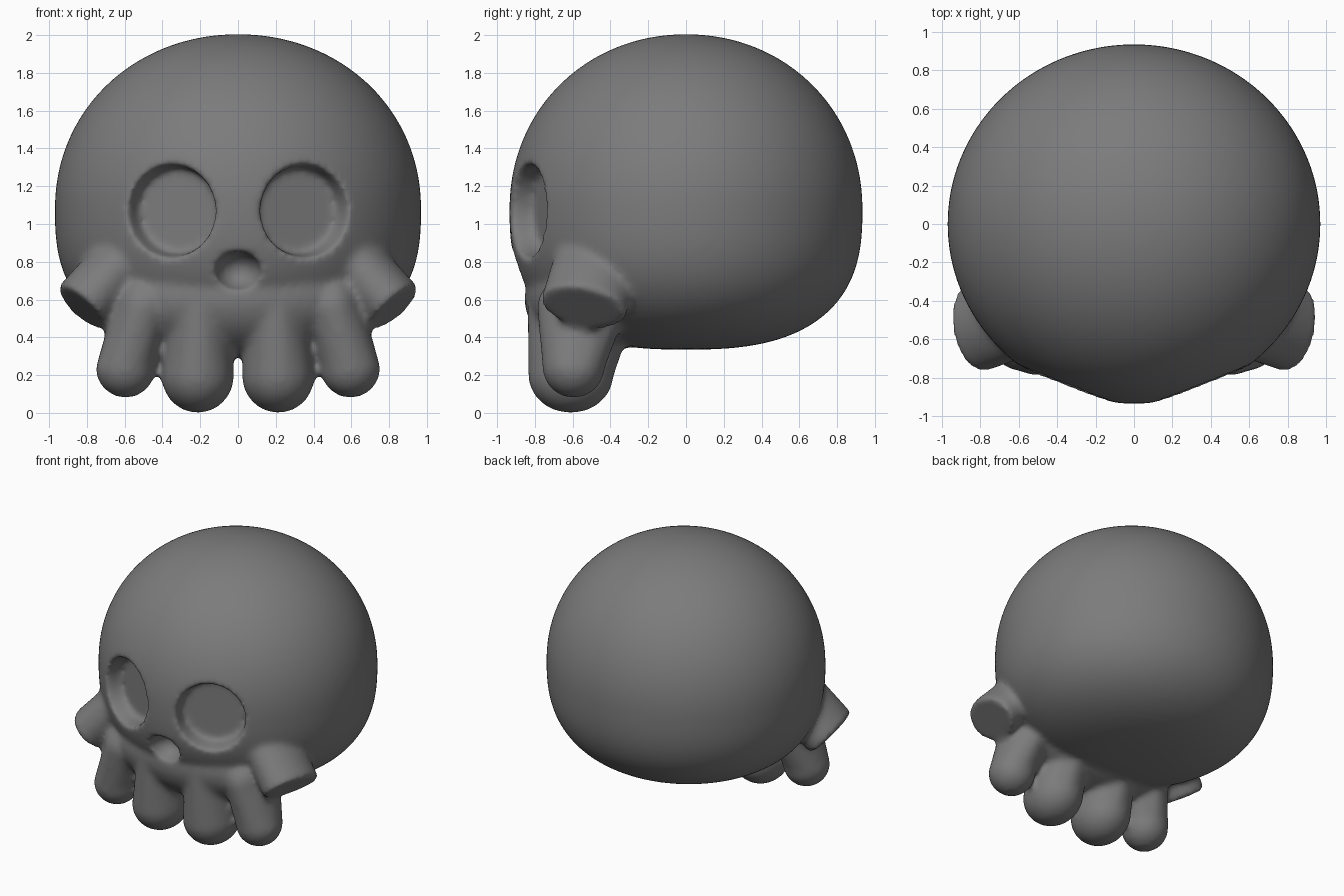
import bpy, bmesh, math
from mathutils import Vector, Matrix

if "Cube" in bpy.data.objects:
    bpy.data.objects.remove(bpy.data.objects["Cube"])

bone = bpy.data.materials.new("bone_grey")
bone.diffuse_color = (0.2, 0.2, 0.2, 1)
bone.use_nodes = True
bone.node_tree.nodes["Principled BSDF"].inputs["Base Color"].default_value = bone.diffuse_color


def make_object(name, bm):
    bmesh.ops.recalc_face_normals(bm, faces=bm.faces)
    me = bpy.data.meshes.new(name)
    bm.to_mesh(me)
    bm.free()
    me.materials.append(bone)
    ob = bpy.data.objects.new(name, me)
    bpy.context.collection.objects.link(ob)
    return ob


def sphere(bm, shape):
    """Add a sphere whose unit directions are mapped through shape()."""
    for v in bmesh.ops.create_icosphere(bm, subdivisions=5, radius=1)["verts"]:
        v.co = shape(v.co.copy())


def capsule(bm, top, r_top, tip, r_tip):
    """Tapered capsule between two ellipsoid ends."""
    def shape(d):
        c, r = (top, r_top) if d.z > 0 else (tip, r_tip)
        return Vector(c[i] + r[i] * d[i] for i in range(3))
    sphere(bm, shape)


def ellipsoid(bm, c, r):
    capsule(bm, c, r, c, r)


def stub(bm, a, b, r_a, r_b, side, squash):
    """Straight elliptical cylinder from a to b; side is the first section axis."""
    a, b = Vector(a), Vector(b)
    d = (b - a).normalized()
    u = (Vector(side) - d * d.dot(Vector(side))).normalized()
    rot = Matrix((u, d.cross(u), d)).transposed().to_4x4()
    m = Matrix.Translation((a + b) / 2) @ rot @ Matrix.Diagonal((1, squash, 1, 1))
    bmesh.ops.create_cone(bm, cap_ends=True, segments=48, radius1=r_a,
                          radius2=r_b, depth=(b - a).length, matrix=m)


# cranium: round dome with a flatter underside
def cranium(d):
    n = 2.05 if d.z > 0 else 2.65
    h = math.hypot(d.x, d.y)
    s = (h ** n + abs(d.z) ** n) ** (-1 / n)
    return Vector((0.97 * s * d.x, 0.935 * s * d.y,
                   1.08 + (0.925 if d.z > 0 else 0.745) * s * d.z))


bm = bmesh.new()
sphere(bm, cranium)
# upper jaw
ellipsoid(bm, (0, -0.5, 0.61), (0.67, 0.355, 0.31))
for sx in (-1, 1):
    # inner and outer teeth
    capsule(bm, (sx * 0.2, -0.55, 0.55), (0.17, 0.29, 0.2),
            (sx * 0.213, -0.61, 0.2), (0.192, 0.225, 0.2))
    capsule(bm, (sx * 0.5, -0.55, 0.55), (0.165, 0.24, 0.2),
            (sx * 0.595, -0.595, 0.245), (0.16, 0.165, 0.165))
    # cut-off cheekbone
    stub(bm, (sx * 0.58, -0.46, 0.83), (sx * 0.83, -0.545, 0.555),
         0.23, 0.23, (0, 1, 0), 0.72)
skull = make_object("skull", bm)

# eye sockets and nose hole
bm = bmesh.new()
for sx in (-1, 1):
    out = Vector((sx * math.sin(0.37), -math.cos(0.37), 0))
    rim = Vector((sx * 0.35, -0.825, 1.07))
    stub(bm, rim - out * 0.11, rim + out * 0.3, 0.225, 0.30, (0, 0, 1), 1.0)
ellipsoid(bm, (0, -0.89, 0.75), (0.12, 0.15, 0.105))
cutter = make_object("socket_cutter", bm)
cutter.hide_render = True

# fuse the parts, carve the holes, then soften all joins
for name in ("fuse", "carve", "refine", "soften"):
    if name in ("fuse", "refine"):
        mod = skull.modifiers.new(name, 'REMESH')
        mod.mode = 'VOXEL'
        mod.voxel_size = 0.018
        mod.use_smooth_shade = True
    elif name == "carve":
        mod = skull.modifiers.new(name, 'BOOLEAN')
        mod.operation = 'DIFFERENCE'
        mod.solver = 'EXACT'
        mod.object = cutter
    else:
        mod = skull.modifiers.new(name, 'SMOOTH')
        mod.factor = 0.5
        mod.iterations = 9
bpy.context.view_layer.objects.active = skull
skull.select_set(True)
for mod in list(skull.modifiers):
    bpy.ops.object.modifier_apply(modifier=mod.name)
bpy.data.objects.remove(cutter)
for p in skull.data.polygons:
    p.use_smooth = True
    p.material_index = 0
